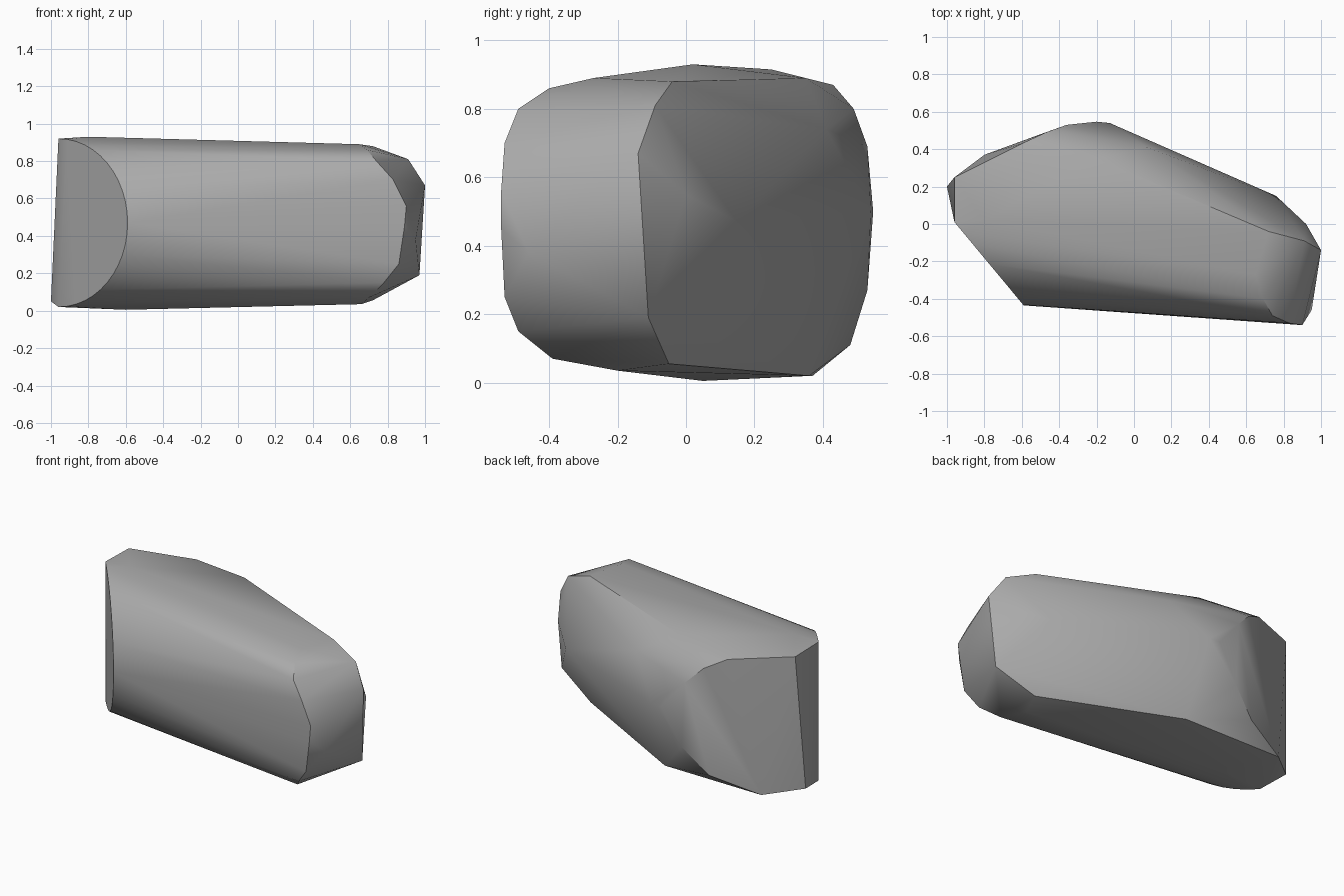
import bpy
import bmesh
import math

default_cube = bpy.data.objects.get("Cube")
if default_cube:
    bpy.data.objects.remove(default_cube, do_unlink=True)


def flat_material(name, colour):
    material = bpy.data.materials.new(name)
    material.use_nodes = True
    material.diffuse_color = colour
    shader = material.node_tree.nodes["Principled BSDF"]
    shader.inputs["Base Color"].default_value = colour
    shader.inputs["Roughness"].default_value = 0.9
    return material


def half_ellipse(edge, bulge, middle, half_height, steps):
    """Upright half ellipse on the plane running from edge to bulge."""
    points = []
    for step in range(steps + 1):
        angle = math.pi * (step / steps - 0.5)
        reach = math.cos(angle)
        x = edge[0] + (bulge[0] - edge[0]) * reach
        y = edge[1] + (bulge[1] - edge[1]) * reach
        points.append((x, y, middle + half_height * math.sin(angle)))
    return points


def hull_object(name, points, material, sharp_angle):
    """Wrap the outlines in one convex stone with sharp cut edges."""
    bm = bmesh.new()
    for point in points:
        bm.verts.new(point)
    result = bmesh.ops.convex_hull(bm, input=bm.verts[:])
    leftover = set(result["geom_interior"]) | set(result["geom_unused"])
    loose = [item for item in leftover if isinstance(item, bmesh.types.BMVert)]
    bmesh.ops.delete(bm, geom=loose, context="VERTS")
    bmesh.ops.dissolve_limit(bm, angle_limit=math.radians(1),
                             verts=bm.verts[:], edges=bm.edges[:])
    bmesh.ops.recalc_face_normals(bm, faces=bm.faces[:])
    mesh = bpy.data.meshes.new(name)
    bm.to_mesh(mesh)
    bm.free()
    mesh.materials.append(material)
    stone = bpy.data.objects.new(name, mesh)
    bpy.context.collection.objects.link(stone)
    bpy.ops.object.select_all(action="DESELECT")
    stone.select_set(True)
    bpy.context.view_layer.objects.active = stone
    bpy.ops.object.shade_smooth_by_angle(angle=math.radians(sharp_angle))
    return stone


# Slanted cut at the front of the narrow end
front_cut = half_ellipse((-.96, .01), (-.59, -.435), .47, .45, 24)

# Narrow end face and the crown and belly next to it
narrow_end = [(-.96, .25, .915), (-1, .2, .05), (-.8, .02, .93),
              (-.6, .05, .005), (-.8, .37, .02)]

# Curved rim of the back cut
back_rim = [(-.6, .43, .87), (-.47, .49, .8), (-.36, .53, .69),
            (-.2, .547, .5), (-.34, .53, .27), (-.5, .48, .11)]

# Long sloping back face
back_face = [(-.13, .54, .5), (-.2, .35, .89), (.07, .41, .74),
             (.76, .15, .47), (.72, -.04, .88), (.72, -.05, .055),
             (-.1, .36, .02)]

# Rounded rim where the front bends into the blunt end
blunt_rim = [(.65, -.27, .89), (.69, -.4, .86), (.74, -.49, .8),
             (.83, -.53, .7), (.9, -.54, .56), (.89, -.54, .45),
             (.86, -.53, .25), (.78, -.49, .15), (.7, -.39, .07),
             (.66, -.2, .035)]

# Blunt end facets
blunt_end = [(1, -.14, .67), (.97, -.11, .19), (.91, -.09, .81),
             (.95, -.46, .38), (.92, 0, .55)]

stone_grey = flat_material("stone_grey", (.4, .4, .4, 1))
hull_object("boulder",
            front_cut + narrow_end + back_rim + back_face + blunt_rim + blunt_end,
            stone_grey, 30)
